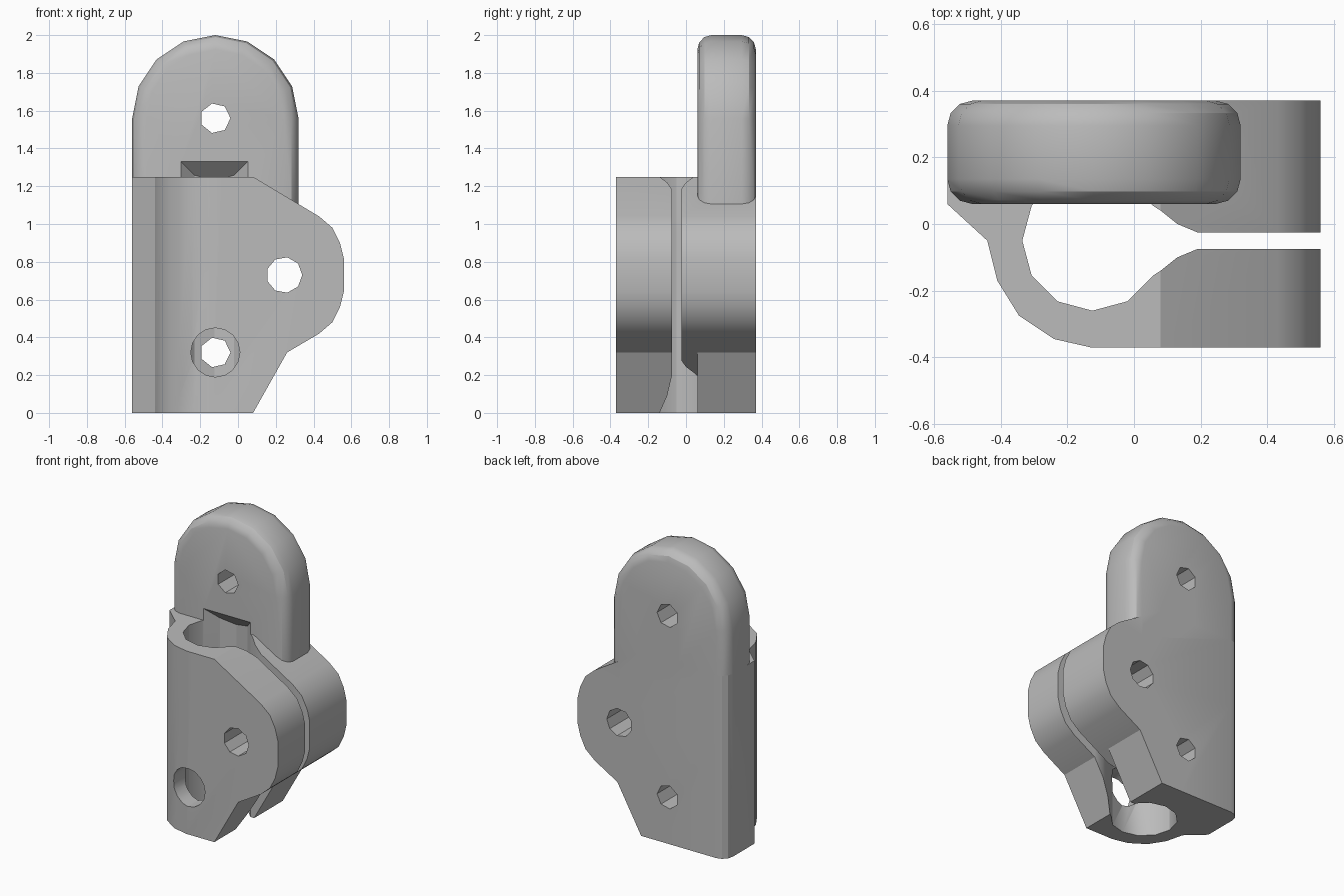
import bpy, bmesh, math

cube = bpy.data.objects.get("Cube")
if cube:
    bpy.data.objects.remove(cube, do_unlink=True)

grey = bpy.data.materials.new("plain grey")
grey.use_nodes = True
GREY = (0.5, 0.5, 0.5, 1)
grey.diffuse_color = GREY
grey.node_tree.nodes["Principled BSDF"].inputs["Base Color"].default_value = GREY


def prism(name, profile, axis, lo, hi, rim=0.0):
    """Extrude a 2D profile: axis 'z' takes (x, y) points, axis 'y' takes (x, z)."""
    def place(p, d):
        return (p[0], p[1], d) if axis == "z" else (p[0], d, p[1])
    bm = bmesh.new()
    ends = [[bm.verts.new(place(p, d)) for p in profile] for d in (lo, hi)]
    caps = [bm.faces.new(ring) for ring in ends]
    n = len(profile)
    for i in range(n):
        j = (i + 1) % n
        bm.faces.new((ends[0][i], ends[0][j], ends[1][j], ends[1][i]))
    if rim:
        edges = [e for f in caps for e in f.edges]
        bmesh.ops.bevel(bm, geom=edges, offset=rim, segments=3, profile=0.5,
                        affect="EDGES")
    bmesh.ops.recalc_face_normals(bm, faces=bm.faces)
    mesh = bpy.data.meshes.new(name)
    bm.to_mesh(mesh)
    bm.free()
    mesh.materials.append(grey)
    ob = bpy.data.objects.new(name, mesh)
    bpy.context.collection.objects.link(ob)
    return ob


def arc(cx, cy, r, start, end, steps):
    angles = [math.radians(start + (end - start) * i / steps) for i in range(steps + 1)]
    return [(cx + r * math.cos(a), cy + r * math.sin(a)) for a in angles]


def combine(target, tool, operation):
    mod = target.modifiers.new(operation, "BOOLEAN")
    mod.operation, mod.object, mod.solver = operation, tool, "EXACT"
    bpy.context.view_layer.objects.active = target
    bpy.ops.object.modifier_apply(modifier=mod.name)
    bpy.data.objects.remove(tool, do_unlink=True)


# Clamp body: plan outline trimmed by the front silhouette
plan = [(-0.56, 0.06), (-0.44, -0.05), (-0.41, -0.17), (-0.345, -0.275),
        (-0.24, -0.345), (-0.13, -0.37), (0.7, -0.37), (0.7, 0.37),
        (-0.485, 0.37), (-0.5225, 0.36), (-0.55, 0.3325), (-0.56, 0.295)]
bracket = prism("clamp_bracket", plan, "z", 0, 1.25)
ear = [(0.43, 0.42), (0.5, 0.48), (0.54, 0.56), (0.56, 0.64)]
ear += [(x, 1.46 - z) for x, z in reversed(ear)]
silhouette = [(-0.8, 0), (0.08, 0), (0.26, 0.32)] + ear + [(0.08, 1.25), (-0.8, 1.25)]
combine(bracket, prism("silhouette", silhouette, "y", -0.6, 0.6), "INTERSECT")

# Rounded mounting tab
arch = arc(-0.12, 1.56, 0.44, 0, 180, 8) + [(-0.56, 0.7), (0.32, 0.7)]
combine(bracket, prism("mounting_tab", arch, "y", 0.06, 0.37, rim=0.075), "UNION")

# Tube bore with flared clamp slot, and a sloping ceiling under the tab
flare = [(0.08, 0.04), (0.13, 0), (0.19, -0.025), (0.8, -0.025)]
keyhole = arc(-0.125, -0.05, 0.21, 30, 330, 10)
keyhole += [(x, -0.1 - y) for x, y in flare] + flare[::-1]
bore = prism("bore", keyhole, "z", -0.2, 1.33)
for v in bore.data.vertices:
    if v.co.z > 1:
        v.co.z = 1.39 - v.co.y
combine(bracket, bore, "DIFFERENCE")

# Lower relief on the inner side of the rear ear
relief = [(0.26, 0.32), (0.04, 0.19), (0.04, -0.1), (0.5, -0.1)]
combine(bracket, prism("relief", relief, "y", -0.05, 0.06), "DIFFERENCE")

# Screw holes and screw access hole: x, z, radius, sides, y range
for x, z, r, sides, lo, hi in ((-0.12, 1.56, 0.08, 7, -0.6, 0.6),
                               (-0.12, 0.32, 0.08, 7, -0.1, 0.6),
                               (-0.12, 0.32, 0.13, 16, -0.6, 0.0),
                               (0.245, 0.73, 0.095, 9, -0.6, 0.6)):
    ring = arc(x, z, r, 0, 360, sides)[:-1]
    combine(bracket, prism("hole", ring, "y", lo, hi), "DIFFERENCE")

# Shading
bpy.ops.object.select_all(action="DESELECT")
bracket.select_set(True)
bpy.context.view_layer.objects.active = bracket
bpy.ops.object.shade_smooth_by_angle(angle=math.radians(30))
